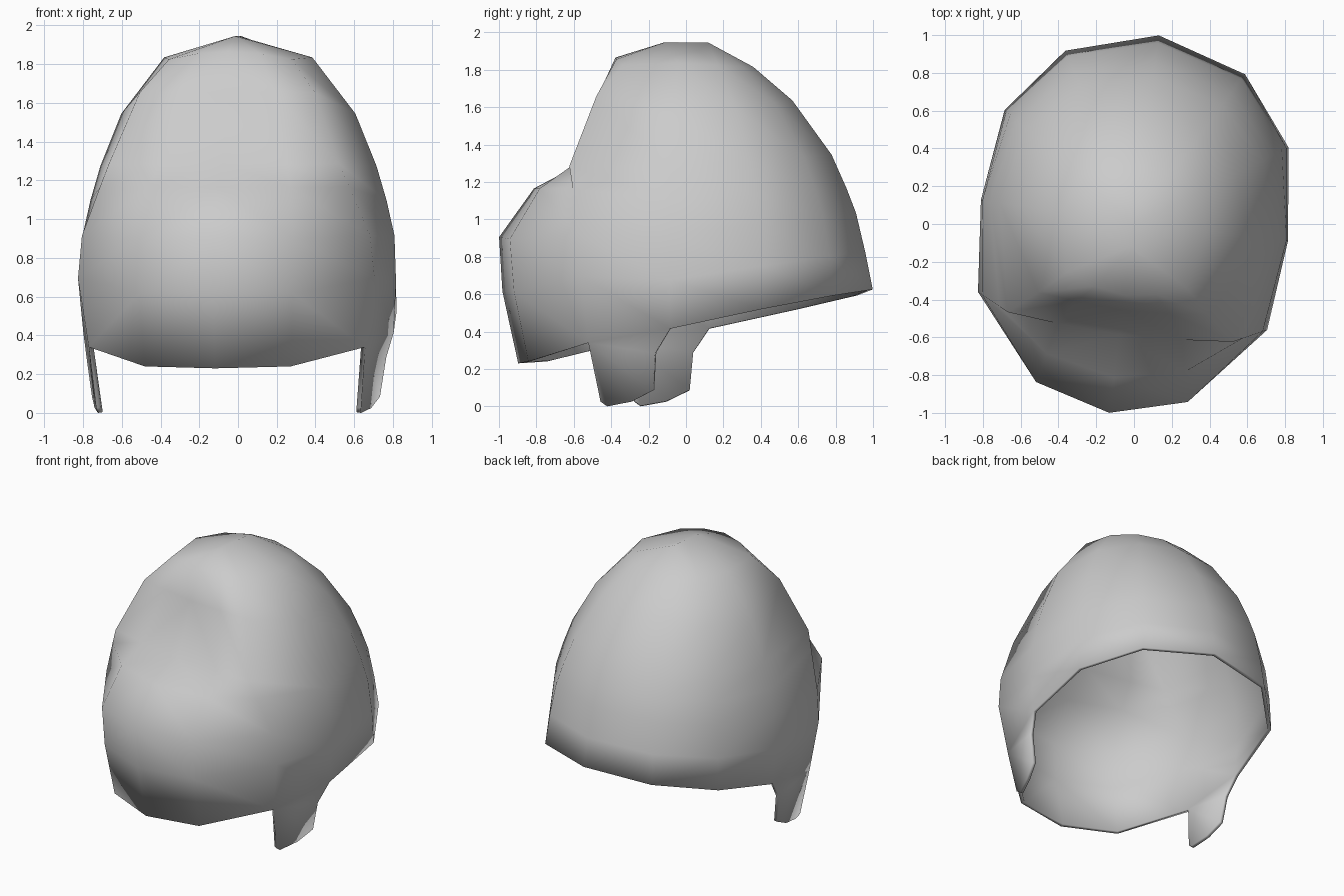
import bpy, bmesh, math
from mathutils import Matrix, Vector

if "Cube" in bpy.data.objects:
    bpy.data.objects.remove(bpy.data.objects["Cube"])

# Crown profiles (radius fraction, height), crown to rim, at the side and at the back
side = [(.475, 1.84), (.75, 1.55), (.885, 1.28), (.95, 1.10), (1, .92), (1.01, .68), (.995, .42)]
back = [(.36, 1.82), (.57, 1.64), (.78, 1.35), (.86, 1.17), (.91, 1.04), (.96, .83), (1, .63)]

# Forehead, crease, brow and visor columns: centre, then outward
front = [
    [(0, -.38, 1.87), (0, -.46, 1.66), (0, -.59, 1.29), (0, -.82, 1.17),
     (0, -1.008, .91), (0, -.99, .62), (0, -.905, .235)],
    [(.16, -.355, 1.86), (.25, -.445, 1.66), (.33, -.575, 1.29), (.37, -.74, 1.17),
     (.405, -.897, .90), (.40, -.875, .62), (.38, -.80, .245)],
    [(.32, -.30, 1.83), (.455, -.425, 1.66), (.60, -.55, 1.29), (.65, -.525, 1.17),
     (.75, -.475, .92), (.772, -.464, .70), (.72, -.432, .345)],
]


def dome_column(x, y, w):
    """Column towards (x, y), blending the side profile into the back one."""
    pts = []
    for (r0, z0), (r1, z1) in zip(side, back):
        r = r0 + (r1 - r0) * w
        pts.append((x * r, y * r, z0 + (z1 - z0) * w))
    return pts


columns = front + [dome_column(*c) for c in
                   [(.812, .02, 0), (.76, .51, .5), (.48, .863, .85), (0, 1.007, 1)]]
crown_y = [-.12, -.12, -.12, 0, .12, .12, .12]
columns = [[(0, y, 1.95)] + c for y, c in zip(crown_y, columns)]

# Cheek flap outline, hanging between the visor corner and the side column
flap = [(.69, -.37, .03), (.685, -.335, .005), (.72, -.20, .03), (.75, -.08, .09), (.78, -.065, .29)]

bm = bmesh.new()
for s in (1, -1):
    def vert(p):
        return bm.verts.new((p[0] * s, p[1], p[2]))
    grid = [[vert(p) for p in c] for c in columns]
    for a, b in zip(grid, grid[1:]):
        for i in range(len(a) - 1):
            bm.faces.new((a[i], a[i + 1], b[i + 1], b[i]))
    f = [vert(p) for p in flap]
    corner, rear = grid[2][-1], grid[3][-1]
    bm.faces.new((corner, f[0], f[1], f[2]))
    bm.faces.new((corner, f[2], f[3], f[4]))
    bm.faces.new((corner, f[4], rear))

bmesh.ops.remove_doubles(bm, verts=bm.verts, dist=.0005)
bmesh.ops.recalc_face_normals(bm, faces=bm.faces)
# Make sure the shell faces outward
if sum(f.normal.dot(f.calc_center_median() - Vector((0, 0, .8))) for f in bm.faces) < 0:
    bmesh.ops.reverse_faces(bm, faces=bm.faces)
# The helmet sits slightly turned
bmesh.ops.transform(bm, matrix=Matrix.Rotation(math.radians(-7.5), 4, 'Z'), verts=bm.verts)
low = min(v.co.z for v in bm.verts)
bmesh.ops.translate(bm, vec=(0, 0, -low), verts=bm.verts)

mesh = bpy.data.meshes.new("helmet_shell")
bm.to_mesh(mesh)
bm.free()
helmet = bpy.data.objects.new("helmet_shell", mesh)
bpy.context.collection.objects.link(helmet)
bpy.context.view_layer.objects.active = helmet
helmet.select_set(True)

# Thin wall, smooth all over
wall = helmet.modifiers.new("wall", 'SOLIDIFY')
wall.thickness = .025
wall.offset = -1
bpy.ops.object.modifier_apply(modifier="wall")
bpy.ops.object.shade_smooth()
